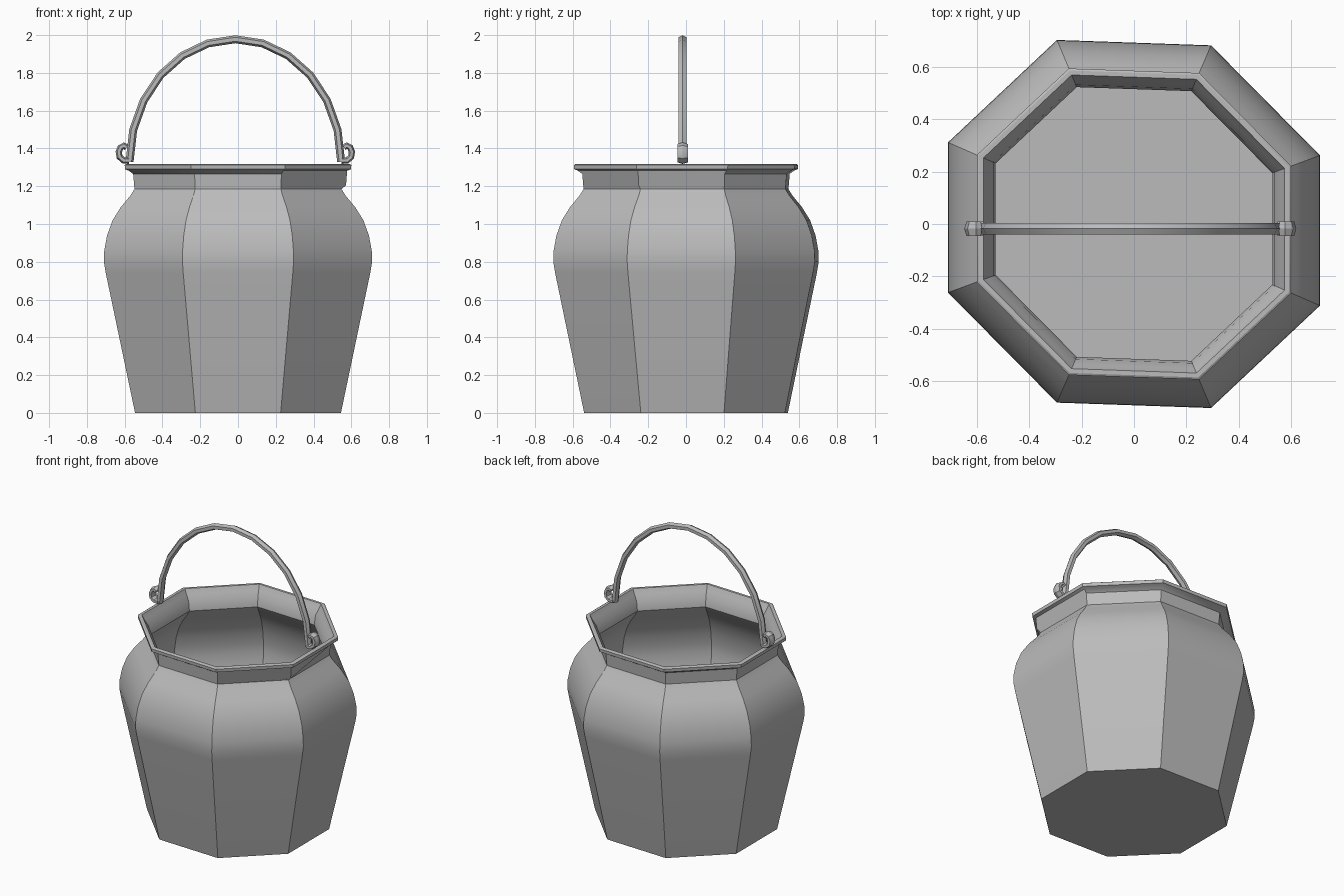
import bpy, bmesh
from math import sin, cos, pi, radians
from mathutils import Vector

cube = bpy.data.objects.get("Cube")
if cube:
    bpy.data.objects.remove(cube, do_unlink=True)

grey = bpy.data.materials.new("iron grey")
grey.use_nodes = True
colour = (0.5, 0.5, 0.5, 1)
grey.diffuse_color = colour
grey.node_tree.nodes["Principled BSDF"].inputs["Base Color"].default_value = colour


def finish(bm, name):
    bmesh.ops.recalc_face_normals(bm, faces=bm.faces)
    mesh = bpy.data.meshes.new(name)
    bm.to_mesh(mesh)
    bm.free()
    mesh.materials.append(grey)
    obj = bpy.data.objects.new(name, mesh)
    bpy.context.collection.objects.link(obj)
    bpy.ops.object.select_all(action='DESELECT')
    obj.select_set(True)
    bpy.context.view_layer.objects.active = obj
    bpy.ops.object.shade_smooth_by_angle(angle=radians(30))
    return obj


def loft(bm, rings, caps=True):
    """Join successive rings of points with quads."""
    rows = [[bm.verts.new(p) for p in ring] for ring in rings]
    for a, b in zip(rows, rows[1:]):
        n = len(a)
        for i in range(n):
            bm.faces.new((a[i], a[(i + 1) % n], b[(i + 1) % n], b[i]))
    if caps:
        bm.faces.new(rows[0])
        bm.faces.new(rows[-1])


def octagon(apothem, z):
    """Slightly skewed eight-sided ring; apothem is the half width in x."""
    r = apothem / cos(pi / 8)
    ring = []
    for i in range(8):
        a = pi / 8 + i * pi / 4
        x = r * cos(a)
        ring.append(Vector((x, r * sin(a) * 0.975 - 0.035 * x, z)))
    return ring


# Pot: outer wall, rim, inner wall and floor in one shell
outer = [(0.545, 0), (0.70, 0.74), (0.71, 0.80), (0.708, 0.86), (0.693, 0.94),
         (0.664, 1.02), (0.62, 1.09), (0.57, 1.15), (0.548, 1.185)]
collar = [(0.555, 1.265), (0.578, 1.282), (0.598, 1.29), (0.60, 1.312),
          (0.592, 1.317), (0.575, 1.317), (0.56, 1.285), (0.537, 1.25)]
inner = [(r - 0.02, z) for r, z in reversed(outer[1:])]
rings = [octagon(r, z) for r, z in outer + collar + inner + [(0.528, 0.02)]]
# The collar sags at one front corner
rings[len(outer)][7] = octagon(0.572, 1.205)[7]
bm = bmesh.new()
loft(bm, rings)
finish(bm, "pot")

MID_X, MID_Y = -0.014, -0.018


def sweep(name, path, thick, wide, sides=6):
    """Sweep a polygon section along a path in the xz plane."""
    pts = [Vector((x + MID_X, MID_Y, z)) for x, z in path]
    rings = []
    for i, p in enumerate(pts):
        t = (pts[min(i + 1, len(pts) - 1)] - pts[max(i - 1, 0)]).normalized()
        n = Vector((-t.z, 0, t.x))
        rings.append([p + n * thick * cos(k * 2 * pi / sides)
                      + Vector((0, wide * sin(k * 2 * pi / sides), 0))
                      for k in range(sides)])
    bm = bmesh.new()
    loft(bm, rings)
    return finish(bm, name)


# Bail handle: half ellipse
arc = [(0.56 * cos(a), 1.33 + 0.648 * sin(a))
       for a in (i * pi / 12 for i in range(13))]
sweep("handle", arc, 0.021, 0.025)

# Curled hooks at both handle ends
curl = [(0.562, 1.335), (0.592, 1.337), (0.613, 1.355), (0.617, 1.382),
        (0.608, 1.405), (0.59, 1.415), (0.575, 1.405)]
for side, label in ((1, "left"), (-1, "right")):
    sweep(label + "_hook", [(side * x, z) for x, z in curl], 0.017, 0.032)
